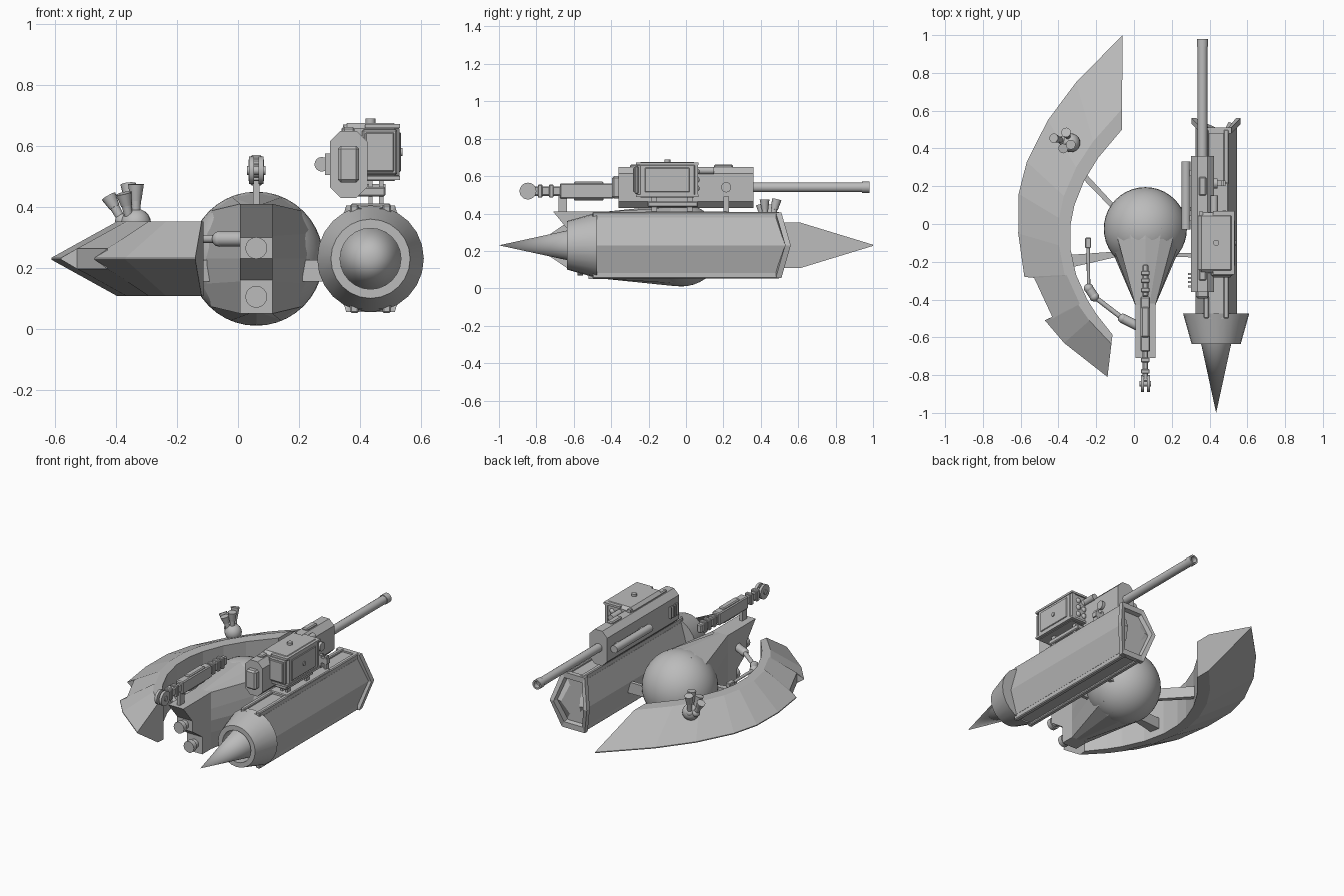
import bpy, bmesh, math
from mathutils import Vector, Matrix

cube = bpy.data.objects.get("Cube")
if cube:
    bpy.data.objects.remove(cube)

grey = (.5, .5, .5, 1)
metal = bpy.data.materials.new("plain_grey")
metal.use_nodes = True
metal.diffuse_color = grey
metal.node_tree.nodes["Principled BSDF"].inputs["Base Color"].default_value = grey


def finish(name, bm, smooth_angle=0):
    bmesh.ops.recalc_face_normals(bm, faces=bm.faces)
    for face in bm.faces:
        face.smooth = smooth_angle > 0
    mesh = bpy.data.meshes.new(name)
    bm.to_mesh(mesh)
    bm.free()
    if smooth_angle:
        mesh.set_sharp_from_angle(angle=math.radians(smooth_angle))
    mesh.materials.append(metal)
    part = bpy.data.objects.new(name, mesh)
    bpy.context.collection.objects.link(part)


def loft(name, rings, smooth_angle=0):
    bm = bmesh.new()
    loops = [[bm.verts.new(point) for point in ring] for ring in rings]
    for near, far in zip(loops, loops[1:]):
        for i in range(len(near)):
            bm.faces.new((near[i - 1], near[i], far[i], far[i - 1]))
    bm.faces.new(loops[0])
    bm.faces.new(loops[-1])
    finish(name, bm, smooth_angle)


def rod(name, start, end, radius, end_radius=None, sides=16):
    start, end = Vector(start), Vector(end)
    axis = end - start
    turn = axis.to_track_quat('Z', 'Y').to_matrix().to_4x4()
    bm = bmesh.new()
    bmesh.ops.create_cone(bm, cap_ends=True, segments=sides, radius1=radius,
                          radius2=radius if end_radius is None else end_radius,
                          depth=axis.length, matrix=Matrix.Translation((start + end) / 2) @ turn)
    finish(name, bm, 40)


def ball(name, centre, radius, sides=16):
    bm = bmesh.new()
    bmesh.ops.create_uvsphere(bm, u_segments=sides, v_segments=sides // 2, radius=radius,
                              matrix=Matrix.Translation(centre))
    finish(name, bm, 60)


def box(name, centre, size, bevel=0, only_along_y=False):
    bm = bmesh.new()
    bmesh.ops.create_cube(bm, size=1, matrix=Matrix.Translation(centre) @ Matrix.Diagonal((*size, 1)))
    if bevel:
        edges = [e for e in bm.edges if not only_along_y
                 or abs(e.verts[0].co.y - e.verts[1].co.y) > bevel]
        bmesh.ops.bevel(bm, geom=edges, offset=bevel, segments=1, affect='EDGES')
    finish(name, bm)


def lathe_along_y(name, x, z, profile, sides=24):
    turns = [math.tau * i / sides for i in range(sides)]
    loft(name, [[(x + r * math.cos(a), y, z + r * math.sin(a)) for a in turns]
                for y, r in profile], 25)


# Side pod: nose cone and collar
pod_x = .435
mid_z = .23
rod("pod_nose_cone", (pod_x, -.54, mid_z), (pod_x, -1, mid_z), .1, 0, sides=32)
lathe_along_y("pod_collar", pod_x, mid_z,
              ((-.54, .1), (-.635, .1), (-.635, .13), (-.475, .175), (-.475, .1)))


# Side pod: six-sided body with a swept-back rear frame
def hexagon(y, scale, sweep):
    half_width, half_top, half_height = .13 * scale, .08 * scale, .175 * scale
    right = [(half_width, 0), (half_top, half_height), (-half_top, half_height)]
    return [(pod_x + side * dx, y + (0 if dz else sweep), mid_z + side * dz)
            for side in (1, -1) for dx, dz in right]


sweep = .05
loft("pod_body", [hexagon(-.5, .85, 0), hexagon(.48, .85, sweep)])
loft("pod_rear_frame", [hexagon(y, scale, sweep) for y, scale in
                        ((.48, .8), (.48, 1), (.51, 1), (.51, .8), (.48, .75), (.49, .5))])
for side in (-1, 1):
    box("pod_deck", (pod_x, 0, mid_z + side * .155), (.08, 1, .02))
    for edge in (-1, 1):
        box("pod_rail", (pod_x + edge * .053, 0, mid_z + side * .16), (.028, 1, .036), .005)

# Main gun on the pod
gun_x, gun_z = .363, .54
box("gun_receiver", (gun_x, 0, gun_z), (.123, .72, .22), .035, only_along_y=True)
box("gun_breech", (gun_x, -.37, gun_z), (.07, .05, .12), .01)
rod("gun_barrel", (gun_x, .35, gun_z), (gun_x, .95, gun_z), .026)
lathe_along_y("gun_muzzle", gun_x, gun_z,
              ((.94, .024), (.94, .03), (.98, .03), (.98, .02), (.92, .02)), sides=16)
tube_x = .275
rod("gun_side_tube", (tube_x, -.03, gun_z), (tube_x, .33, gun_z), .024)
for y in (.03, .27):
    box("gun_tube_bracket", (tube_x + .02, y, gun_z), (.05, .03, .03))
rod("gun_pivot", (gun_x, .215, gun_z), (gun_x + .08, .215, gun_z), .027)
for y in (-.25, .2):
    box("gun_top_rail", (gun_x, y, gun_z + .11), (.04, .1, .024), .006)
upper_tube = Vector((.425, .05, .63))
rod("gun_upper_tube", upper_tube, upper_tube + Vector((0, .1, 0)), .02)
for i in range(4):
    box("gun_vent", (.3, .022 * i - .33, gun_z), (.03, .01, .07))

# Rocket box beside the gun
rack = Vector((pod_x, -.1, .58))


def on_rack(dx, dy, dz):
    return rack + Vector((dx, dy, dz))


box("rocket_box", rack, (.19, .32, .19), .018)
box("rocket_box_front_frame", on_rack(.03, -.165, 0), (.115, .02, .15), .006)
box("rocket_box_front_panel", on_rack(.03, -.173, 0), (.095, .02, .13), .004)
box("rocket_box_side_panel", on_rack(.095, 0, 0), (.01, .24, .13), .003)
for side in (-1, 1):
    box("rocket_box_edge", on_rack(.04, 0, side * .085), (.115, .335, .013))
    box("rocket_box_rear_post", on_rack(side * .08, .155, 0), (.02, .02, .18))
for i in (-1, 0, 1):
    for j in (-1, 0, 1):
        ball("rocket_tip", on_rack(i * .042, .155, j * .045), .018, sides=12)
rod("rocket_box_knob", rack, on_rack(0, 0, .11), .016)
rod("rocket_box_bolt", rack, on_rack(.105, 0, 0), .013)

# Gun mount
box("gun_mount_plate", (pod_x, 0, .4), (.13, .44, .024), .005)
box("gun_mount_saddle", (pod_x - .01, -.07, .45), (.12, .27, .03), .005)
box("gun_mount_rear_bar", (pod_x, .215, .46), (.1, .03, .03))
for x in (pod_x, pod_x + .035):
    for y in (-.17, .02, .215):
        box("gun_mount_strut", (x, y, .44), (.014, .03, .1))

# Central hull: round rear blending into a tall narrow nose
hull_x, hull_radius = .06, .22
nose_half_width, nose_half_height = .053, .18
ball("hull_sphere", (hull_x, -.025, mid_z), hull_radius, sides=40)


def hull_ring(y, blend, sides=16):
    ring = []
    for i in range(sides):
        angle = math.tau * i / sides
        c, s = math.cos(angle), math.sin(angle)
        to_square = blend / max(abs(c), abs(s))
        round_part = hull_radius * (1 - blend)
        ring.append((hull_x + c * (round_part + nose_half_width * to_square), y,
                     mid_z + s * (round_part + nose_half_height * to_square)))
    return ring


loft("hull_taper", [hull_ring(-.02, 0), hull_ring(-.08, .1), hull_ring(-.43, 1)])
nose_top, nose_bottom = mid_z + nose_half_height, mid_z - nose_half_height
upper_face, lower_face, nose_back = -.62, -.52, -.42
nose_profile = ((nose_back, nose_top), (-.71, nose_top), (upper_face, .3), (upper_face, mid_z),
                (lower_face, .16), (lower_face, nose_bottom), (nose_back, nose_bottom))
loft("hull_nose", [[(hull_x + side * nose_half_width, y, z) for y, z in nose_profile]
                   for side in (-1, 1)])
for y, z in ((upper_face, .265), (lower_face, .105)):
    rod("nose_port", (hull_x, y, z), (hull_x, y - .05, z), .028)
    lathe_along_y("nose_port_rim", hull_x, z,
                  ((y - .03, .025), (y - .03, .036), (y - .06, .036), (y - .06, .025)), sides=16)


# Crescent wing: knife edge outside, upright wall inside, notch in the front half
def wing_ring(y, inset):
    reach = y - .1
    bend = .67 * reach ** 1.8 if reach > 0 else .63 * abs(reach) ** 3
    inner_y = .6 * y - .1
    outer = Vector((bend - .615 + inset, y, 0))
    inner = Vector((.85 * (inner_y + .07) ** 2 - .34, inner_y, 0))
    ridge = inner.lerp(outer, .22)
    wall = .122
    upper = [(inner, wall), (ridge, wall), (outer, .003 + inset * .6)]
    lower = [(point, -height) for point, height in reversed(upper)]
    return [(point.x, point.y, mid_z + height) for point, height in upper + lower]


notch = .05
loft("crescent_wing", [wing_ring(y, inset) for y, inset in
                       ((1, 0), (.75, 0), (.55, 0), (.33, 0), (.16, 0), (-.05, 0), (-.28, 0),
                        (-.285, notch), (-.5, notch), (-.51, 0), (-.63, 0), (-.81, 0))])


# Flat tapered struts joining hull, wing and pod
def strut(name, start, end, width, end_width):
    start, end = Vector((*start, .19)), Vector((*end, .19))
    across = (end - start).cross(Vector((0, 0, 1))).normalized()
    corners = ((1, 1), (-1, 1), (-1, -1), (1, -1))
    loft(name, [[middle + across * w * a + Vector((0, 0, .035 * b)) for a, b in corners]
                for middle, w in ((start, width), (end, end_width))])


strut("wing_strut_rear", (-.26, .25), (-.08, .06), .015, .012)
strut("wing_strut_front", (-.36, -.2), (-.06, -.155), .035, .012)
for y in (-.165, .08):
    strut("pod_strut", (pod_x - .07, y), (.2, y), .012, .01)

# Jointed arm on the side of the nose
arm_z = .295
joints = [Vector((x, y, arm_z)) for x, y in
          ((.02, -.54), (-.06, -.5), (-.21, -.385), (-.24, -.34), (-.243, -.1))]
for start, end, radius in zip(joints, joints[1:], (.025, .013, .024, .009)):
    rod("arm_link", start, end, radius, sides=12)
    ball("arm_joint", start, .026, sides=12)
box("arm_tool", joints[-1], (.032, .055, .03), .004)

# Light gun above the nose
light_z = .52
box("nose_gun_post", (hull_x, -.66, .45), (.02, .045, .1))
for name, y, width, length, height in (("body", -.53, .052, .29, .08), ("cover", -.52, .04, .16, .1),
                                       ("stock", -.3, .032, .17, .054), ("neck", -.75, .028, .17, .05)):
    box("nose_gun_" + name, (hull_x, y, light_z), (width, length, height), .006)
for y in (-.35, -.3, -.26, -.72, -.78):
    box("nose_gun_band", (hull_x, y, light_z), (.046, .024, .07), .004)
wheel = Vector((hull_x, -.845, light_z))
for side in (-1, 1):
    outward = Vector((side, 0, 0))
    rod("nose_gun_wheel", wheel + outward * .008, wheel + outward * .024, .045, sides=20)
    rod("nose_gun_axle", wheel, wheel + outward * .03, .015)

# Cluster of four tubes on the wing
cluster = Vector((-.335, .43, .345))
ball("tube_cluster_base", cluster, .05, sides=20)
for lean in ((-.09, .025, .09), (-.025, .055, .13), (-.04, -.03, .1), (0, -.01, .13)):
    tip = cluster + Vector(lean)
    foot = cluster + Vector((lean[0] / 2, lean[1] / 2, .01))
    rod("cluster_tube", foot, tip, .014, .018, sides=12)
    rod("cluster_tube_head", foot.lerp(tip, .55), tip, .018, .026, sides=12)
    ball("cluster_tube_foot", foot, .024, sides=12)
